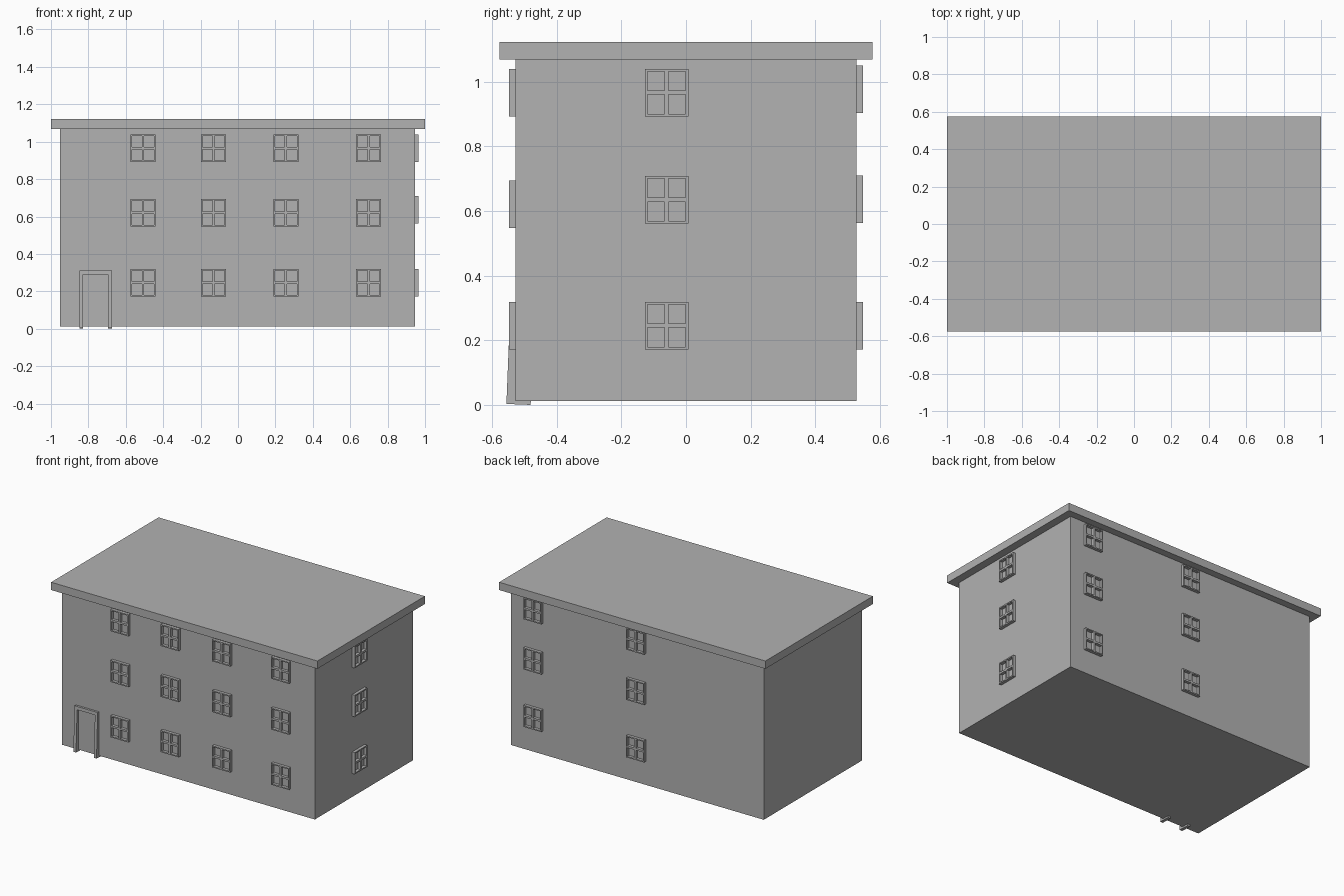
import bpy
import bmesh
import math

cube = bpy.data.objects.get("Cube")
if cube:
    bpy.data.objects.remove(cube, do_unlink=True)

# One plain grey for the whole building
grey = bpy.data.materials.new("plain_grey")
grey.use_nodes = True
grey.diffuse_color = (0.445, 0.445, 0.445, 1)
grey.node_tree.nodes["Principled BSDF"].inputs["Base Color"].default_value = grey.diffuse_color


def place(name, mesh, location=(0, 0, 0), rotation=(0, 0, 0)):
    obj = bpy.data.objects.new(name, mesh)
    obj.location = location
    obj.rotation_euler = rotation
    bpy.context.collection.objects.link(obj)
    return obj


def mesh_from(bm, name):
    bmesh.ops.recalc_face_normals(bm, faces=bm.faces)
    mesh = bpy.data.meshes.new(name)
    bm.to_mesh(mesh)
    bm.free()
    mesh.materials.append(grey)
    return mesh


def box(name, low, high):
    bm = bmesh.new()
    bmesh.ops.create_cube(bm, size=1)
    for v in bm.verts:
        for i in range(3):
            v.co[i] = high[i] if v.co[i] > 0 else low[i]
    return place(name, mesh_from(bm, name))


def lattice(name, xs, zs, is_hole, front, back):
    """Flat grid with open cells, extruded from front to back."""
    bm = bmesh.new()
    grid = [[bm.verts.new((x, front, z)) for z in zs] for x in xs]
    for i in range(len(xs) - 1):
        for j in range(len(zs) - 1):
            if not is_hole(i, j):
                bm.faces.new((grid[i][j], grid[i + 1][j],
                              grid[i + 1][j + 1], grid[i][j + 1]))
    ext = bmesh.ops.extrude_face_region(bm, geom=bm.faces[:])
    for item in ext["geom"]:
        if isinstance(item, bmesh.types.BMVert):
            item.co.y = back
    # Merge the coplanar cells into clean faces
    bmesh.ops.dissolve_limit(bm, angle_limit=0.01, verts=bm.verts, edges=bm.edges)
    return mesh_from(bm, name)


# Main block and overhanging flat roof
box("walls", (-0.953, -0.527, 0.013), (0.946, 0.527, 1.08))
box("roof_slab", (-1, -0.576, 1.069), (1, 0.576, 1.122))

# Four-pane window frame, shared by every window
half_w, half_h, rim, bar = 0.067, 0.0735, 0.008, 0.0065


def cuts(half):
    return [-half, rim - half, -bar, bar, half - rim, half]


window = lattice("window_frame", cuts(half_w), cuts(half_h),
                 lambda i, j: i % 2 == 1 and j % 2 == 1, -0.02, 0.003)

floors = ("ground", "middle", "top")
front_z = (0.246, 0.621, 0.966)
side_z = (0.246, 0.635, 0.966)
back_z = (0.246, 0.636, 0.977)

for level, z in zip(floors, front_z):
    for n, x in enumerate((-0.508, -0.131, 0.256, 0.698)):
        place(f"front_window_{level}_{n + 1}", window, (x, -0.527, z))
for level, z in zip(floors, side_z):
    place(f"left_window_{level}", window, (0.946, -0.06, z), (0, 0, math.pi / 2))
for level, z in zip(floors, back_z):
    for n, x in enumerate((0.772, 0.0)):
        place(f"back_window_{level}_{n + 1}", window, (x, 0.527, z), (0, 0, math.pi))

# Door surround: two jambs and a lintel, leaning back slightly
door = lattice("door_frame", [-0.087, -0.067, 0.067, 0.087], [0, 0.286, 0.308],
               lambda i, j: i == 1 and j == 0, 0, 0.075)
place("door_frame", door, (-0.761, -0.555, 0.004), (-0.04, 0, 0))
